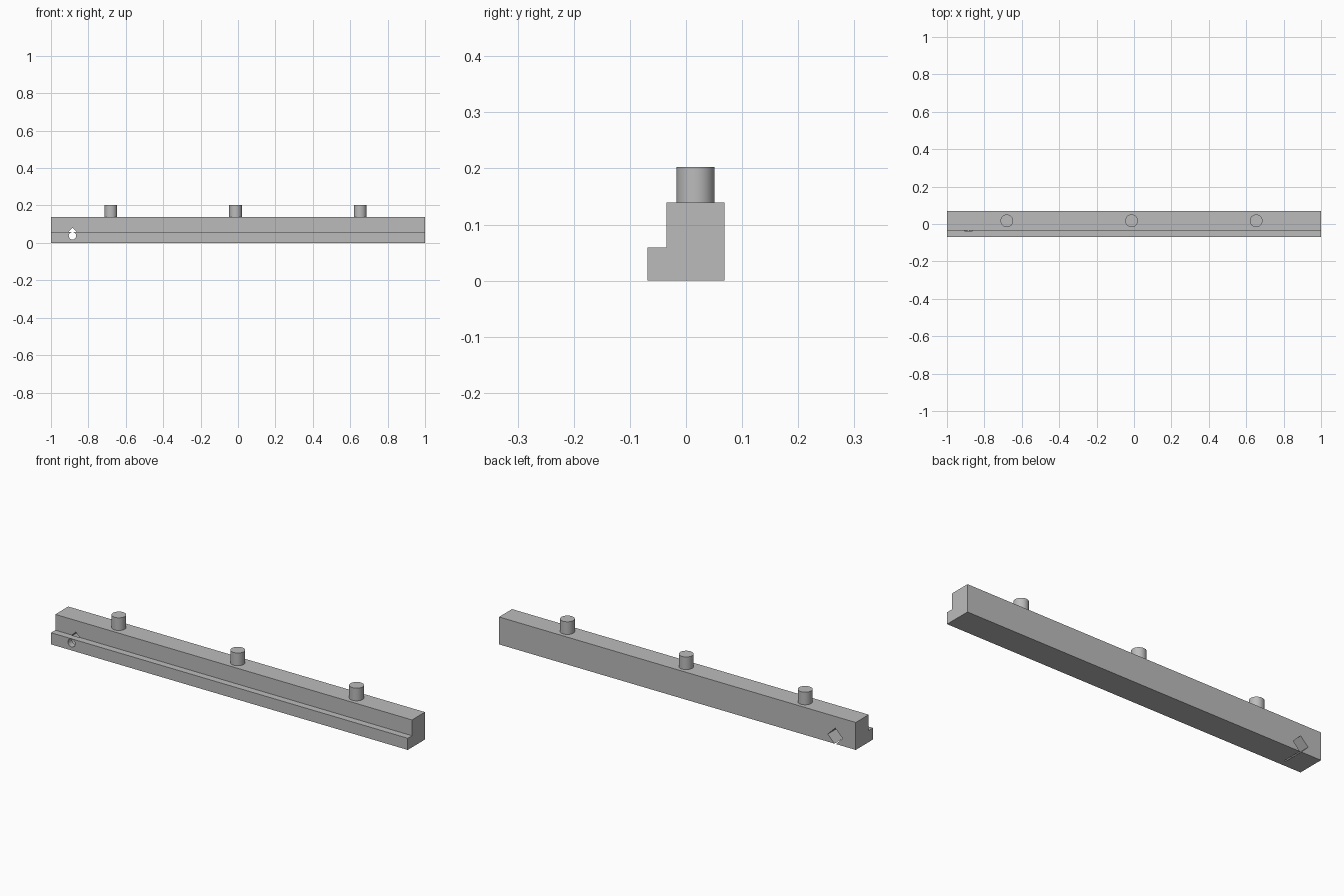
import bpy
import bmesh
from math import pi
from mathutils import Matrix

default = bpy.data.objects.get("Cube")
if default:
    bpy.data.objects.remove(default, do_unlink=True)

grey = bpy.data.materials.new("plain grey")
grey.use_nodes = True
grey.diffuse_color = (0.5, 0.5, 0.5, 1)
grey.node_tree.nodes["Principled BSDF"].inputs["Base Color"].default_value = (0.5, 0.5, 0.5, 1)


def make_object(name, bm):
    bmesh.ops.recalc_face_normals(bm, faces=bm.faces)
    mesh = bpy.data.meshes.new(name)
    bm.to_mesh(mesh)
    bm.free()
    mesh.materials.append(grey)
    obj = bpy.data.objects.new(name, mesh)
    bpy.context.collection.objects.link(obj)
    return obj


def cylinder(name, radius, depth, location, sides, rotation=Matrix()):
    bm = bmesh.new()
    bmesh.ops.create_cone(bm, cap_ends=True, segments=sides, radius1=radius,
                          radius2=radius, depth=depth,
                          matrix=Matrix.Translation(location) @ rotation)
    return make_object(name, bm)


def smooth(obj):
    bpy.ops.object.select_all(action="DESELECT")
    obj.select_set(True)
    bpy.context.view_layer.objects.active = obj
    bpy.ops.object.shade_smooth_by_angle(angle=pi / 6)


# Stepped rail, extruded along its length
BACK, STEP_Y, STEP_Z, TOP = 0.069, -0.035, 0.059, 0.139
profile = [(-BACK, 0), (BACK, 0), (BACK, TOP), (STEP_Y, TOP),
           (STEP_Y, STEP_Z), (-BACK, STEP_Z)]
bm = bmesh.new()
end = bm.faces.new([bm.verts.new((-1, y, z)) for y, z in profile])
extruded = bmesh.ops.extrude_face_region(bm, geom=[end])["geom"]
bmesh.ops.translate(bm, vec=(2, 0, 0),
                    verts=[v for v in extruded if isinstance(v, bmesh.types.BMVert)])
rail = make_object("stepped_rail", bm)

# Round screw hole in front, opening into a diamond-shaped pocket from the back
HOLE_X, HOLE_Z = -0.885, 0.038
POCKET_FRONT, POCKET_BACK = -0.037, 0.1
along_y = Matrix.Rotation(pi / 2, 4, "X")
cutters = [
    cylinder("diamond_pocket_cutter", 0.042, POCKET_BACK - POCKET_FRONT,
             (HOLE_X, (POCKET_BACK + POCKET_FRONT) / 2, HOLE_Z), 4, along_y),
    cylinder("screw_hole_cutter", 0.02, 0.1, (HOLE_X, -0.05, HOLE_Z), 32, along_y),
]
for cutter in cutters:
    cut = rail.modifiers.new(cutter.name, "BOOLEAN")
    cut.operation = "DIFFERENCE"
    cut.solver = "EXACT"
    cut.object = cutter
    cutter.hide_render = True

bpy.context.view_layer.objects.active = rail
for cutter in cutters:
    bpy.ops.object.modifier_apply(modifier=cutter.name)
    bpy.data.objects.remove(cutter, do_unlink=True)
smooth(rail)

# Three round pegs on top
PEG_TOP, SUNK = 0.203, 0.01
for name, x in (("right_peg", -0.68), ("middle_peg", -0.013), ("left_peg", 0.653)):
    height = PEG_TOP - TOP + SUNK
    smooth(cylinder(name, 0.034, height, (x, 0.017, PEG_TOP - height / 2), 48))
